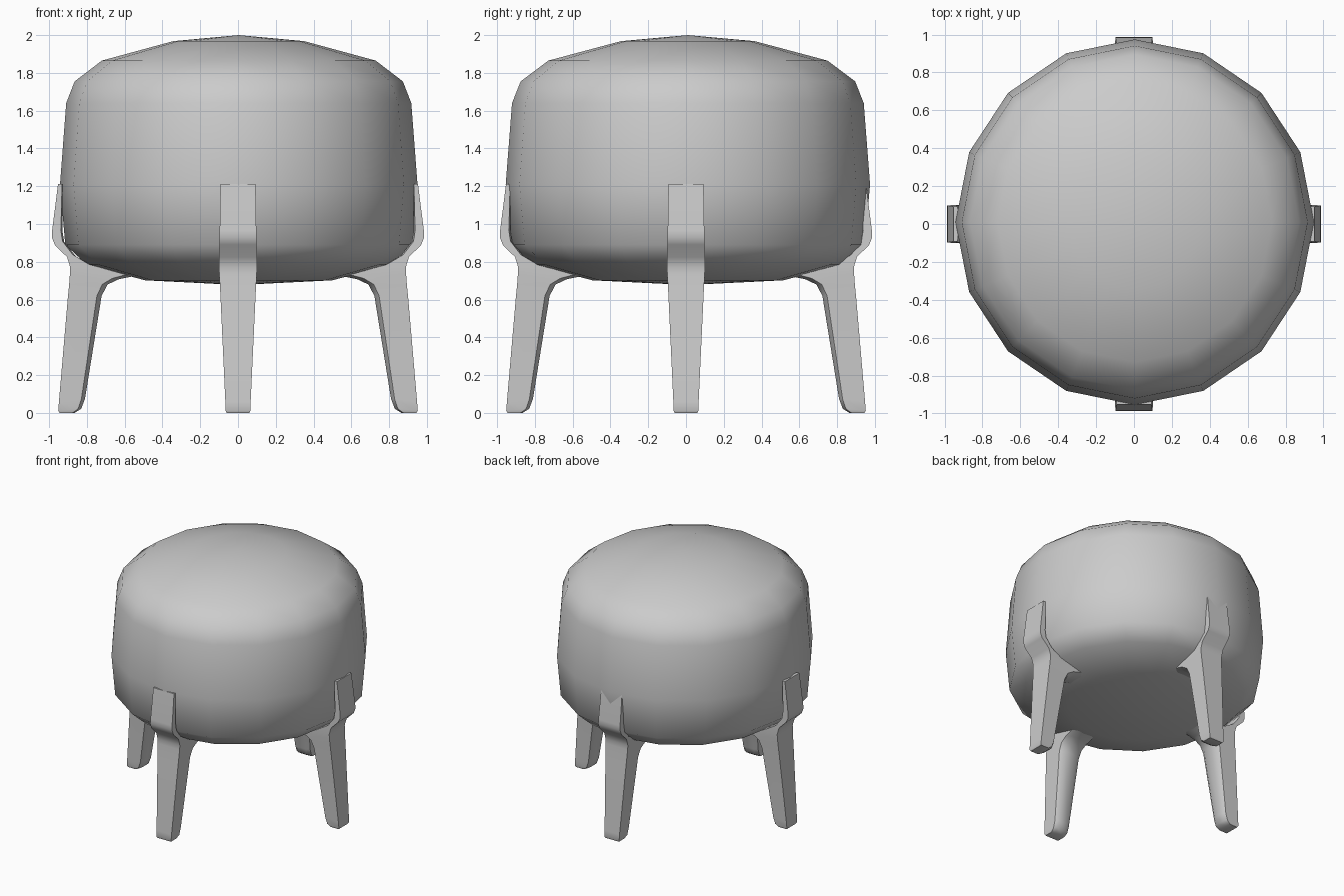
import bpy, bmesh, math

if "Cube" in bpy.data.objects:
    bpy.data.objects.remove(bpy.data.objects["Cube"])


def finish(bm, name, angle):
    bmesh.ops.recalc_face_normals(bm, faces=bm.faces[:])
    mesh = bpy.data.meshes.new(name)
    bm.to_mesh(mesh)
    bm.free()
    ob = bpy.data.objects.new(name, mesh)
    bpy.context.collection.objects.link(ob)
    bpy.ops.object.select_all(action='DESELECT')
    ob.select_set(True)
    bpy.context.view_layer.objects.active = ob
    bpy.ops.object.shade_smooth_by_angle(angle=math.radians(angle))
    return ob


def bridge(bm, rings):
    n = len(rings[0])
    for a, b in zip(rings, rings[1:]):
        for i in range(n):
            j = (i + 1) % n
            bm.faces.new((a[i], a[j], b[j], b[i]))


# Cushion: 16-sided low-poly turned form, slightly deeper than wide
profile = [(0.35, 1.968), (0.73, 1.865), (0.875, 1.755), (0.92, 1.64),
           (0.953, 1.21), (0.925, 0.89), (0.81, 0.785), (0.50, 0.702)]
bm = bmesh.new()
SIDES = 16
rings = []
for r, z in profile:
    ring = []
    for i in range(SIDES):
        a = 2 * math.pi * i / SIDES
        ring.append(bm.verts.new((0.993 * r * math.cos(a) + 0.004,
                                  1.012 * r * math.sin(a) + 0.01, z)))
    rings.append(ring)
bridge(bm, rings)
for ring, z in ((rings[0], 2.0), (rings[-1], 0.677)):
    tip = bm.verts.new((0.004, 0.01, z))
    for i in range(SIDES):
        bm.faces.new((ring[i], ring[(i + 1) % SIDES], tip))
finish(bm, "cushion", 80)

# Leg stations: outer radius, outer z, inner radius, inner z, half width
stations = [
    (0.945, 0.000, 0.865, 0.000, 0.060),
    (0.952, 0.012, 0.830, 0.022, 0.066),
    (0.948, 0.060, 0.810, 0.075, 0.067),
    (0.900, 0.620, 0.722, 0.620, 0.093),
    (0.894, 0.680, 0.690, 0.680, 0.096),
    (0.890, 0.735, 0.630, 0.708, 0.099),
    (0.888, 0.770, 0.545, 0.725, 0.100),
    (0.905, 0.825, 0.770, 0.780, 0.100),
    (0.970, 0.890, 0.860, 0.830, 0.099),
    (0.986, 0.930, 0.920, 0.905, 0.098),
    (0.984, 0.965, 0.930, 0.965, 0.097),
    (0.953, 1.212, 0.928, 1.212, 0.093),
]


def make_leg(name, turn):
    bm = bmesh.new()
    rings = []
    c, s = math.cos(turn), math.sin(turn)
    for ro, zo, ri, zi, w in stations:
        ring = []
        # square outer face, chamfered inner edge
        for t, k in ((0, -w), (0.86, -w), (1, -0.6 * w),
                     (1, 0.6 * w), (0.86, w), (0, w)):
            r = ro + (ri - ro) * t
            z = zo + (zi - zo) * t
            ring.append(bm.verts.new((r * c - k * s, r * s + k * c, z)))
        rings.append(ring)
    bridge(bm, rings)
    bm.faces.new(rings[0])
    bm.faces.new(rings[-1])
    return finish(bm, name, 40)


for i, side in enumerate(("right", "back", "left", "front")):
    make_leg(side + "_leg", i * math.pi / 2)
